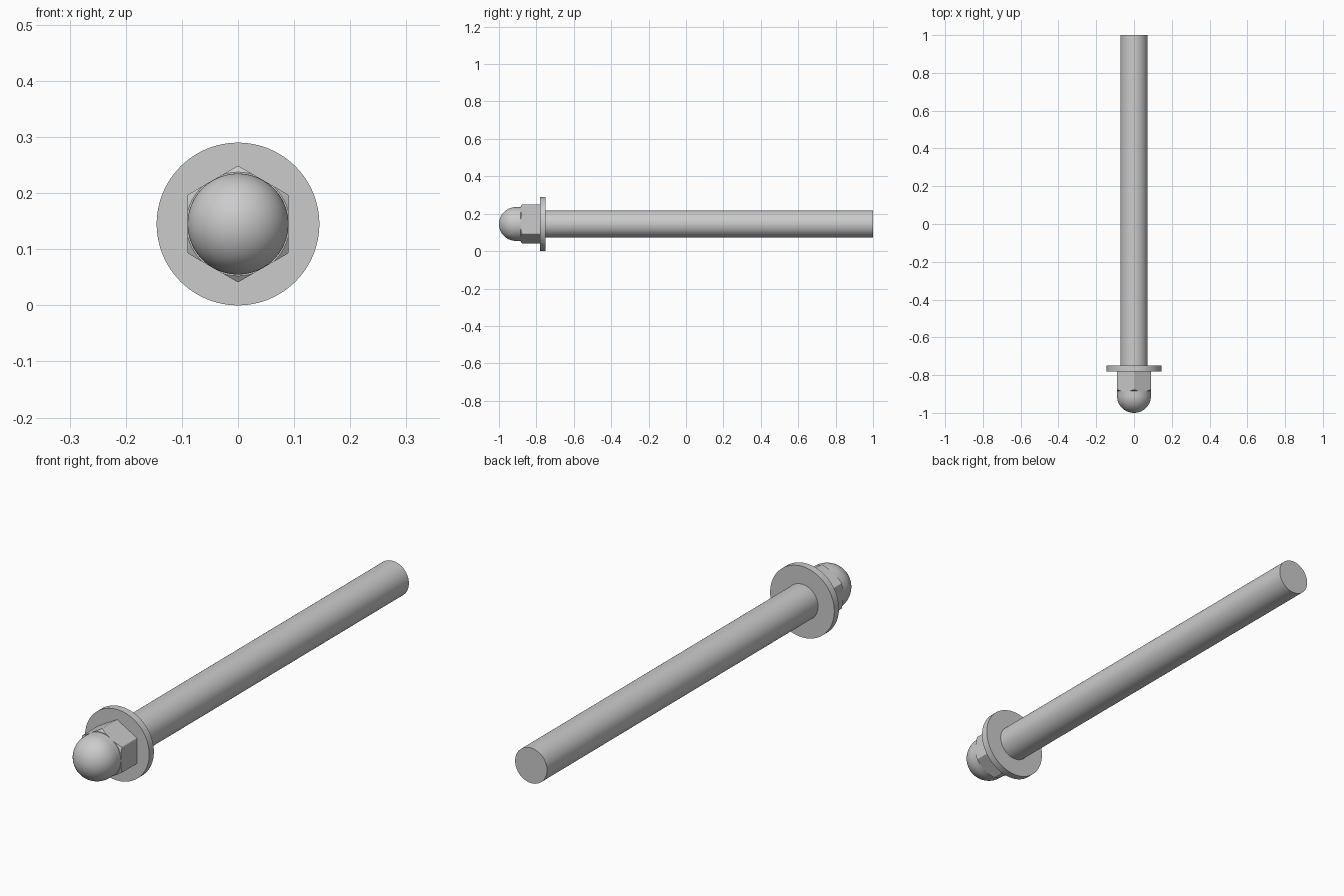
import bpy, bmesh, math

if "Cube" in bpy.data.objects:
    bpy.data.objects.remove(bpy.data.objects["Cube"])

AXIS_Z = 0.145  # height of the bolt's centre line


def lathe(name, profile, sides=96, turn=0.0):
    """Revolve (radius, y) points around the bolt axis; ends are capped."""
    bm = bmesh.new()
    rings = []
    for r, y in profile:
        if r == 0:
            rings.append([bm.verts.new((0, y, AXIS_Z))])
            continue
        angles = [turn + 2 * math.pi * i / sides for i in range(sides)]
        rings.append([bm.verts.new((r * math.cos(a), y, AXIS_Z + r * math.sin(a))) for a in angles])
    for a, b in zip(rings, rings[1:]):
        for i in range(sides):
            j = (i + 1) % sides
            if len(a) == 1:
                bm.faces.new((a[0], b[i], b[j]))
            else:
                bm.faces.new((a[i], a[j], b[j], b[i]))
    for ring in (rings[0], rings[-1]):
        if len(ring) > 1:
            bm.faces.new(ring)
    bmesh.ops.recalc_face_normals(bm, faces=bm.faces)
    mesh = bpy.data.meshes.new(name)
    bm.to_mesh(mesh)
    bm.free()
    obj = bpy.data.objects.new(name, mesh)
    bpy.context.collection.objects.link(obj)
    return obj


def activate(obj):
    bpy.ops.object.select_all(action='DESELECT')
    obj.select_set(True)
    bpy.context.view_layer.objects.active = obj


# Rod and washer
rod = lathe("rod", [(0.072, -0.87), (0.072, 1.0)])
washer = lathe("washer", [(0.145, -0.78), (0.145, -0.75)])

# Hexagonal nut with points up and down, front corners trimmed by a cone
hex_nut = lathe("hex_nut", [(0.104, -0.885), (0.104, -0.78)], 6, math.pi / 6)
trim = lathe("nut_chamfer_cutter", [(0.091, -0.886), (0.1032, -0.877), (0.1032, -0.77)])
trim.hide_render = True
cut = hex_nut.modifiers.new("chamfer", 'BOOLEAN')
cut.operation = 'INTERSECT'
cut.solver = 'EXACT'
cut.object = trim
activate(hex_nut)
bpy.ops.object.modifier_apply(modifier="chamfer")
bpy.data.objects.remove(trim)

# Domed cap: short collar followed by a hemisphere
steps = 24
dome = [(0, -1.0)]
for i in range(1, steps + 1):
    a = math.pi / 2 * i / steps
    dome.append((0.09 * math.sin(a), -0.91 - 0.09 * math.cos(a)))
dome_cap = lathe("dome_cap", dome + [(0.09, -0.88)])

for part in (rod, washer, hex_nut, dome_cap):
    activate(part)
    bpy.ops.object.shade_smooth_by_angle(angle=math.radians(25))
